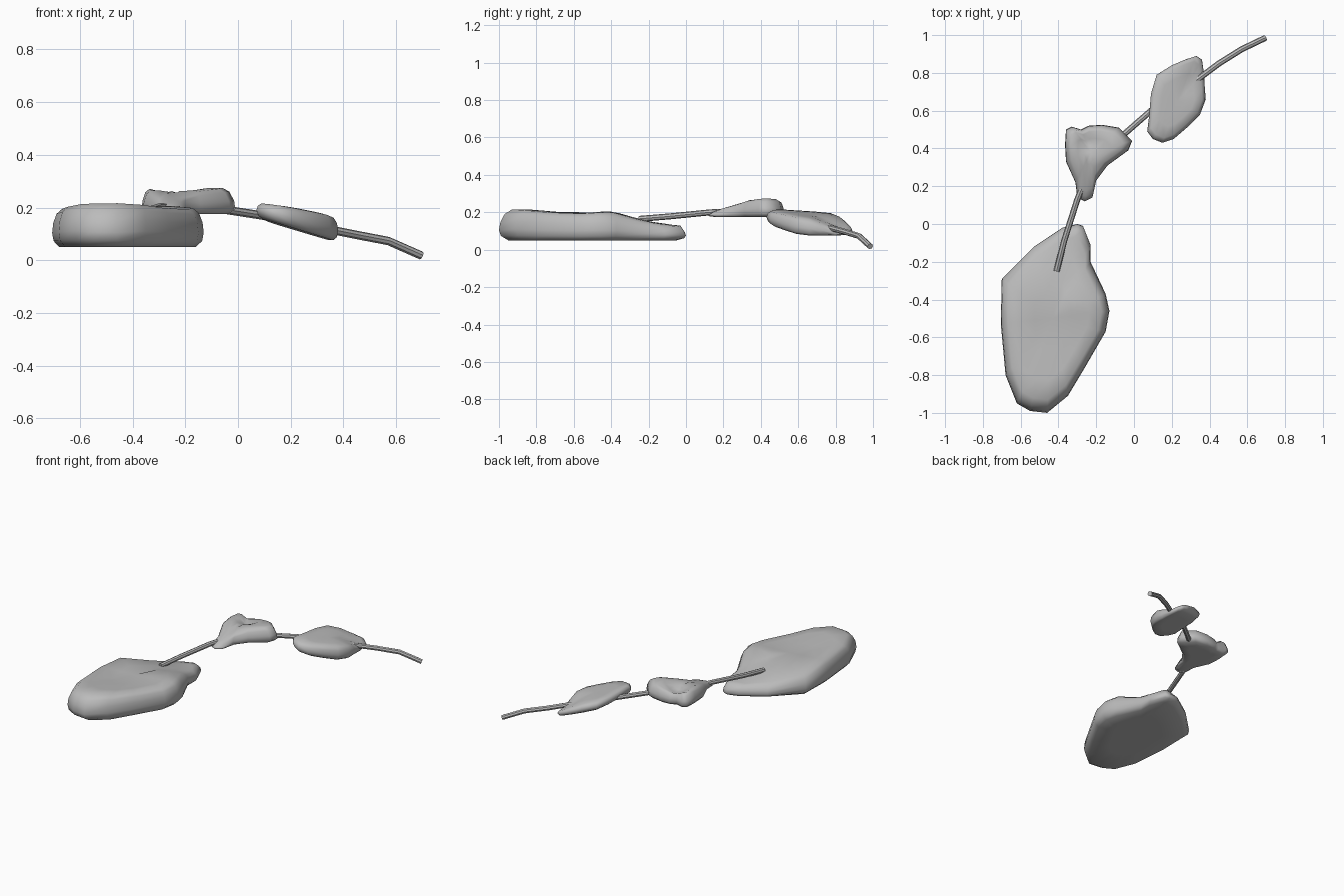
import bpy, bmesh
from math import exp

cube = bpy.data.objects.get("Cube")
if cube:
    bpy.data.objects.remove(cube, do_unlink=True)

grey = bpy.data.materials.new("stone grey")
grey.use_nodes = True
grey.diffuse_color = (0.5, 0.5, 0.5, 1)
grey.node_tree.nodes["Principled BSDF"].inputs["Base Color"].default_value = (0.5, 0.5, 0.5, 1)


def bump(x, y, cx, cy, r):
    return exp(-((x - cx) ** 2 + (y - cy) ** 2) / (r * r))


def profile(points, t):
    """Straight-line interpolation through (position, height) points."""
    for (a, ha), (b, hb) in zip(points, points[1:]):
        if t <= b:
            return ha + (hb - ha) * max(0, (t - a) / (b - a))
    return points[-1][1]


def stone(name, outline, centre, top, bottom, rings):
    """Skin rings of a scaled outline between a lower and an upper surface."""
    bm = bmesh.new()

    def point(x, y, f):
        low, high = bottom(x, y), top(x, y)
        return bm.verts.new((x, y, low + f * (high - low)))

    cx, cy = centre
    loops = [[point(cx + (x - cx) * s, cy + (y - cy) * s, f) for x, y in outline] for s, f in rings]
    n = len(outline)
    for lower, upper in zip(loops, loops[1:]):
        for i in range(n):
            j = (i + 1) % n
            bm.faces.new((lower[i], lower[j], upper[j], upper[i]))
    for loop, f in ((loops[0], 0), (loops[-1], 1)):
        tip = point(cx, cy, f)
        for i in range(n):
            bm.faces.new((loop[i], loop[(i + 1) % n], tip))
    bmesh.ops.recalc_face_normals(bm, faces=bm.faces[:])
    for face in bm.faces:
        face.smooth = True
    mesh = bpy.data.meshes.new(name)
    bm.to_mesh(mesh)
    bm.free()
    mesh.materials.append(grey)
    obj = bpy.data.objects.new(name, mesh)
    bpy.context.collection.objects.link(obj)
    return obj


# Large flat-bottomed stone
ridge = [(-1, .21), (-.95, .225), (-.75, .21), (-.6, .2), (-.4, .21),
         (-.25, .165), (-.1, .13), (-.03, .145), (0, .12)]
stone("large_stone",
      [(-.3, 0), (-.38, -.02), (-.53, -.12), (-.7, -.29), (-.705, -.53), (-.68, -.8),
       (-.62, -.95), (-.55, -.99), (-.46, -1), (-.35, -.91), (-.26, -.76), (-.15, -.57),
       (-.13, -.46), (-.15, -.37), (-.23, -.2), (-.23, -.11), (-.27, -.01)],
      (-.43, -.5),
      lambda x, y: profile(ridge, y) - .012 * bump(x, y, -.42, -.55, .2),
      lambda x, y: .05,
      [(.5, 0), (.9, 0), (.98, .15), (1, .35), (.985, .6), (.94, .83), (.86, .96), (.65, 1), (.35, 1)])

# Middle stone with two lobes and a groove between them
crest = [(.12, .2), (.25, .235), (.34, .265), (.42, .275), (.52, .268)]
stone("lobed_stone",
      [(-.26, .12), (-.3, .14), (-.31, .22), (-.36, .33), (-.365, .42), (-.36, .5), (-.33, .515),
       (-.28, .5), (-.24, .52), (-.17, .525), (-.08, .51), (-.01, .44), (-.03, .39),
       (-.14, .31), (-.2, .23), (-.22, .14)],
      (-.23, .38),
      lambda x, y: profile(crest, y) - .045 * bump(x, y, -.24, .44, .06),
      lambda x, y: .175,
      [(.5, 0), (.88, 0), (1, .2), (.98, .5), (.9, .85), (.78, 1), (.5, 1), (.25, 1)])

# Tilted end stone, thinning at the back where the string leaves
stone("tilted_stone",
      [(.15, .43), (.1, .45), (.07, .49), (.08, .57), (.09, .69), (.12, .79), (.2, .84),
       (.27, .87), (.33, .89), (.36, .87), (.37, .8), (.375, .72), (.38, .66), (.35, .58),
       (.28, .51), (.21, .45)],
      (.23, .65),
      lambda x, y: .22 - .15 * (x - .1) - .05 * (y - .45) - .055 * bump(x, y, .36, .82, .1),
      lambda x, y: .155 - .29 * (x - .1) - .02 * (y - .45),
      [(.5, 0), (.85, 0), (.96, .15), (1, .45), (.97, .75), (.88, .95), (.6, 1), (.3, 1)])

# String threaded through all the stones
path = [(-.41, -.25, .165), (-.37, -.09, .178), (-.3, .13, .2), (-.22, .33, .207),
        (-.07, .46, .195), (.09, .6, .17), (.33, .76, .12), (.45, .85, .096),
        (.57, .925, .073), (.695, .985, .018)]
curve = bpy.data.curves.new("string", "CURVE")
curve.dimensions = "3D"
curve.bevel_depth = .016
curve.bevel_resolution = 2
curve.use_fill_caps = True
spline = curve.splines.new("POLY")
spline.points.add(len(path) - 1)
for p, co in zip(spline.points, path):
    p.co = (*co, 1)
spline.use_smooth = True
curve.materials.append(grey)
string = bpy.data.objects.new("string", curve)
bpy.context.collection.objects.link(string)
bpy.ops.object.select_all(action="DESELECT")
string.select_set(True)
bpy.context.view_layer.objects.active = string
bpy.ops.object.convert(target="MESH")
bpy.ops.object.shade_smooth_by_angle()
